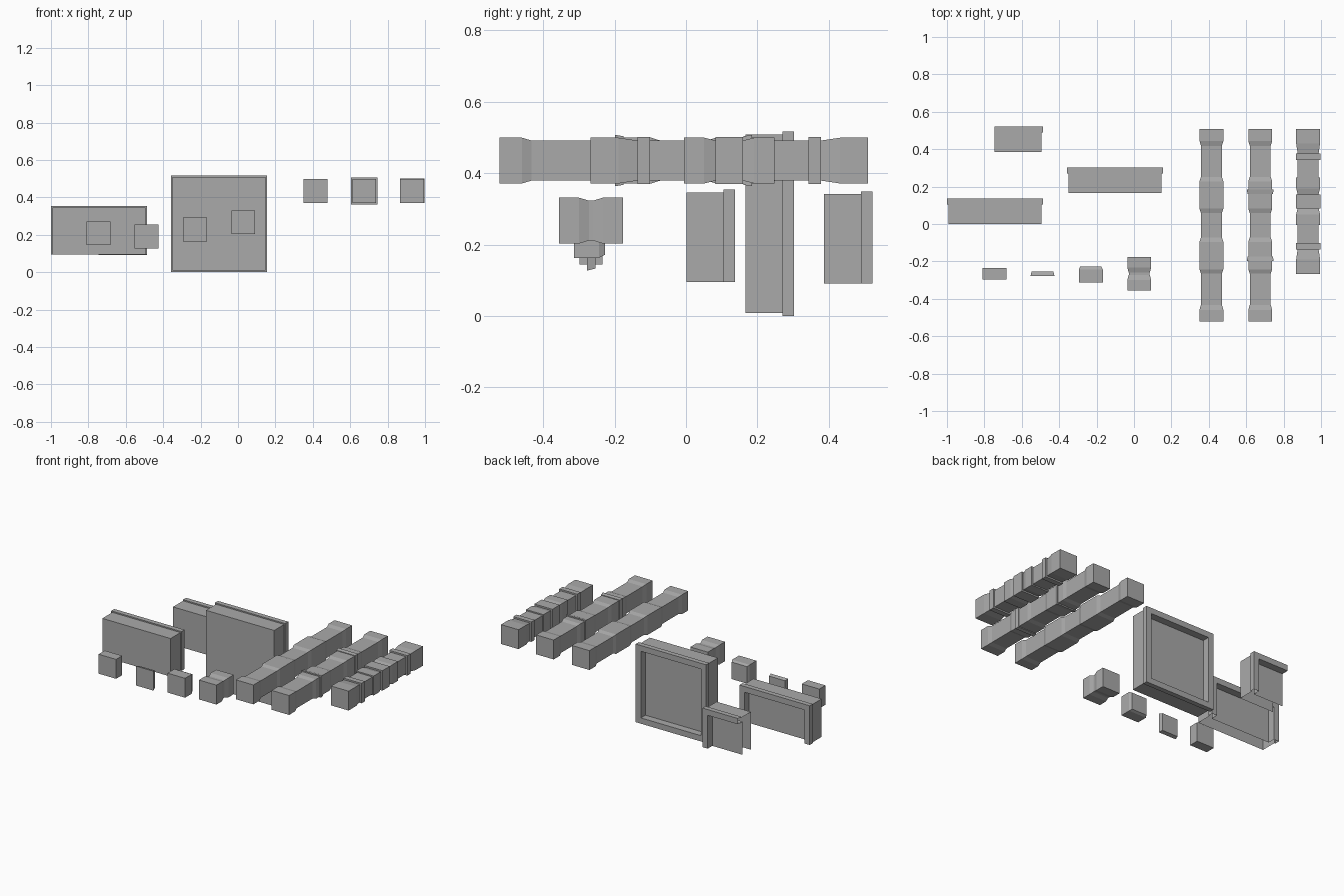
import bpy, bmesh

cube = bpy.data.objects.get("Cube")
if cube:
    bpy.data.objects.remove(cube, do_unlink=True)

stone = bpy.data.materials.new("plain_grey")
stone.use_nodes = True
GREY = (0.4, 0.4, 0.4, 1)
stone.diffuse_color = GREY
stone.node_tree.nodes["Principled BSDF"].inputs["Base Color"].default_value = GREY


def loft(name, rings, open_sides=()):
    """Join rectangles (x0, x1, z0, z1, y) along y; sides 0-3 = bottom, +x, top, -x."""
    bm = bmesh.new()
    loops = [[bm.verts.new(p) for p in ((x0, y, z0), (x1, y, z0), (x1, y, z1), (x0, y, z1))]
             for x0, x1, z0, z1, y in rings]
    bm.faces.new(loops[0])
    bm.faces.new(loops[-1][::-1])
    for a, b in zip(loops, loops[1:]):
        for i in range(4):
            if i not in open_sides:
                j = (i + 1) % 4
                bm.faces.new((a[j], a[i], b[i], b[j]))
    mesh = bpy.data.meshes.new(name)
    bm.to_mesh(mesh)
    bm.free()
    mesh.materials.append(stone)
    ob = bpy.data.objects.new(name, mesh)
    bpy.context.collection.objects.link(ob)
    return ob


def bar(name, x, z, profile):
    """Square bar along y from (y, half width) pairs."""
    return loft(name, [(x - h, x + h, z - h, z + h, y) for y, h in profile])


def mirrored(centre, half):
    """Mirror a half profile, listed outward from the middle."""
    return ([(centre - d, h) for d, h in reversed(half)]
            + [(centre + d, h) for d, h in half])


def panel(name, x0, x1, z0, z1, y, cut_bottom=False, cut_left=False):
    """Slab with a raised back rim and a recess in the back, optionally cut open."""
    rings = []
    for inset, dy in ((.008, 0), (.008, .104), (0, .104), (0, .136), (.038, .136), (.038, .088)):
        rings.append((x0 + (0 if cut_left else inset), x1 - inset,
                      z0 + (0 if cut_bottom else inset), z1 - inset, y + dy))
    cuts = [side for side, cut in ((0, cut_bottom), (3, cut_left)) if cut]
    return loft(name, rings, cuts)


# Recessed panels: full, half and quarter
panel("full_panel", -.358, .156, 0, .516, .166)
panel("half_panel", -1, -.486, .095, .354, .001, cut_bottom=True)
panel("quarter_panel", -.745, -.486, .091, .349, .386, cut_bottom=True, cut_left=True)

# Long columns with two swollen bands
N, W, R = .056, .064, .072
ends = [(.425, N), (.452, W), (.515, W)]
plain = [(.065, N), (.09, W), (.235, W), (.258, N)] + ends
ringed = [(.065, N), (.09, W), (.168, W), (.168, R - .004), (.192, R), (.192, W),
          (.235, W), (.258, N)] + ends
bar("plain_column", .414, .435, mirrored(-.007, plain))
bar("ringed_column", .675, .435, mirrored(-.007, ringed))

# Shorter column with a central collar and narrow rings
collared = [(.038, .066), (.038, N), (.07, W), (.127, W), (.127, N), (.222, N), (.222, .066),
            (.257, .066), (.257, N), (.31, W), (.388, W)]
bar("collared_column", .931, .435, mirrored(.121, collared))

# Loose column segments
bar("plain_block", -.746, .208, [(-.298, W), (-.234, W)])
bar("ring_block", -.489, .191, [(-.277, W), (-.253, W - .006)])
bar("end_block", -.231, .227, [(-.314, W), (-.243, W), (-.227, N)])
bar("waisted_block", .028, .267,
    mirrored(-.266, [(.006, N), (.033, W), (.09, W)]))
